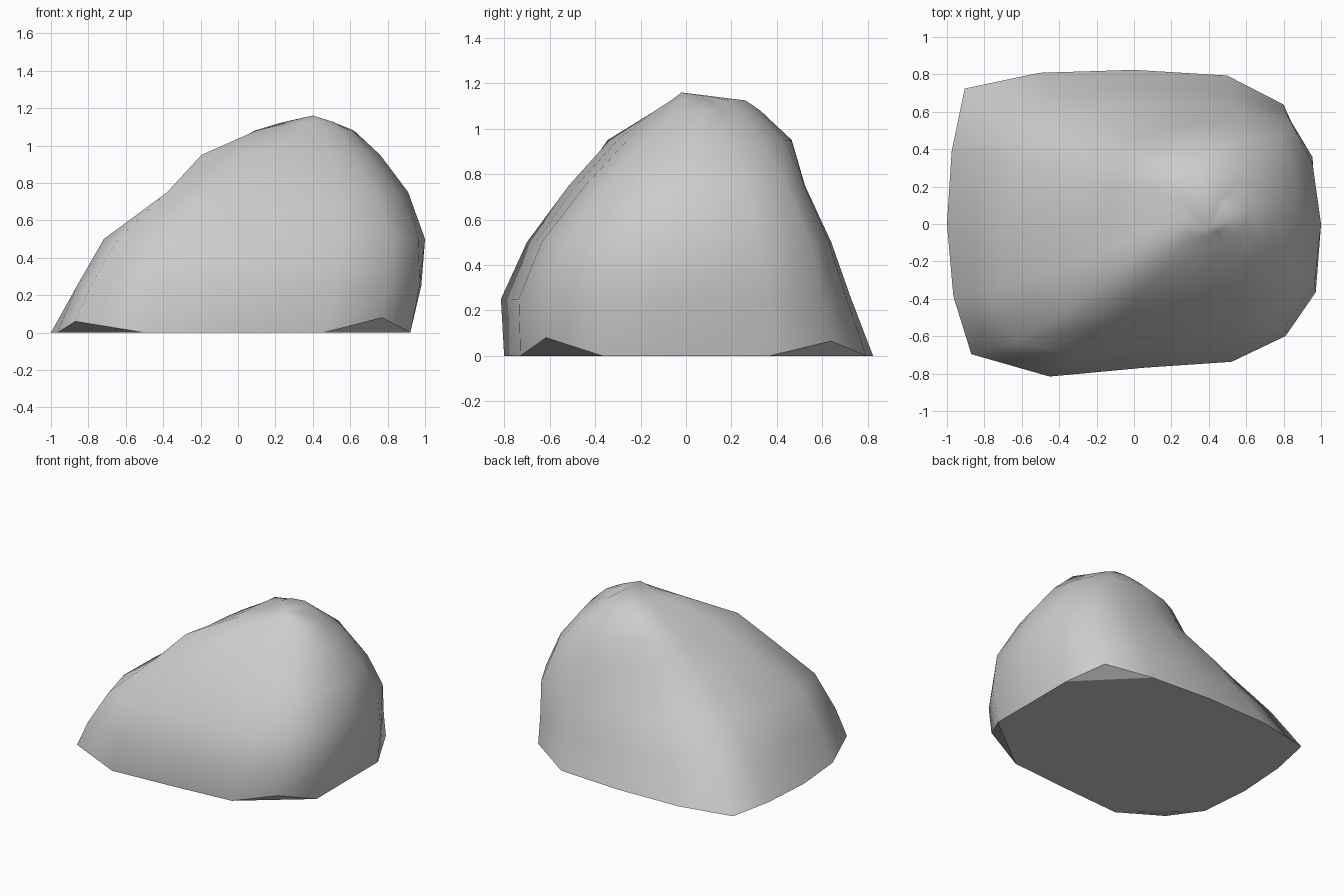
import bpy, bmesh, math

SQUASH = 0.8  # depth relative to width
angles = [math.radians(q * 90 + a) for q in range(4) for a in (0, 26.6, 45, 63.4)]
N = len(angles)

# Contours from the ground up: height, centre x, centre y, radii (counter-clockwise from +x)
contours = [
    (0.00, 0.00, 0.00, [.92, 1.03, 1.13, 1.11, 1.03, 1.13, 1.28, 1.09, 1.0, 1.08, 1.23, 1.12, .96, 1.02, 1.09, 1.03]),
    (0.25, 0.06, 0.00, [.92, 1.00, 1.06, .99, .91, .98, 1.10, .99, .91, 1.03, 1.20, 1.14, .96, 1.03, 1.06, 1.02]),
    (0.50, 0.15, 0.00, [.85, .90, .97, .88, .80, .83, .87, .86, .86, .97, 1.12, .98, .83, .89, .94, .91]),
    (0.75, 0.25, 0.02, [.66, .69, .75, .70, .63, .60, .61, .61, .62, .70, .89, .75, .63, .65, .69, .67]),
    (0.95, 0.30, 0.05, [.46, .47, .51, .54, .52, .50, .51, .45, .43, .50, .70, .54, .44, .43, .44, .45]),
    (1.08, 0.36, 0.08, [.26, .23, .24, .28, .31, .32, .34, .28, .27, .30, .37, .30, .27, .25, .26, .26]),
    (1.125, 0.38, 0.07, [.13, .11, .11, .17, .24, .24, .19, .15, .14, .14, .15, .16, .17, .15, .15, .15]),
]
lifted = {2: 0.065, 10: 0.06, 14: 0.08}  # base corners chipped off the ground

bm = bmesh.new()
rings = []
for level, (z, cx, cy, radii) in enumerate(contours):
    ring = []
    for i, r in enumerate(radii):
        h = lifted.get(i, 0) if level == 0 else z
        ring.append(bm.verts.new((cx + r * math.cos(angles[i]), cy + SQUASH * r * math.sin(angles[i]), h)))
    rings.append(ring)

# Sides
for low, high in zip(rings, rings[1:]):
    for i in range(N):
        j = (i + 1) % N
        bm.faces.new((low[i], low[j], high[j], high[i]))

# Peak
peak = bm.verts.new((0.40, -0.02, 1.16))
for i in range(N):
    bm.faces.new((rings[-1][i], rings[-1][(i + 1) % N], peak))

# Underside with chipped corners, crisp around its rim
base = rings[0]
for i in lifted:
    bm.faces.new((base[i + 1], base[i], base[i - 1]))
bm.faces.new([base[i] for i in reversed(range(N)) if i not in lifted])
bmesh.ops.recalc_face_normals(bm, faces=bm.faces[:])
for f in bm.faces:
    f.smooth = True
for e in bm.edges:
    if all(v in base for v in e.verts):
        e.smooth = False

mesh = bpy.data.meshes.new("boulder")
bm.to_mesh(mesh)
bm.free()
rock = bpy.data.objects.new("boulder", mesh)
bpy.context.collection.objects.link(rock)
